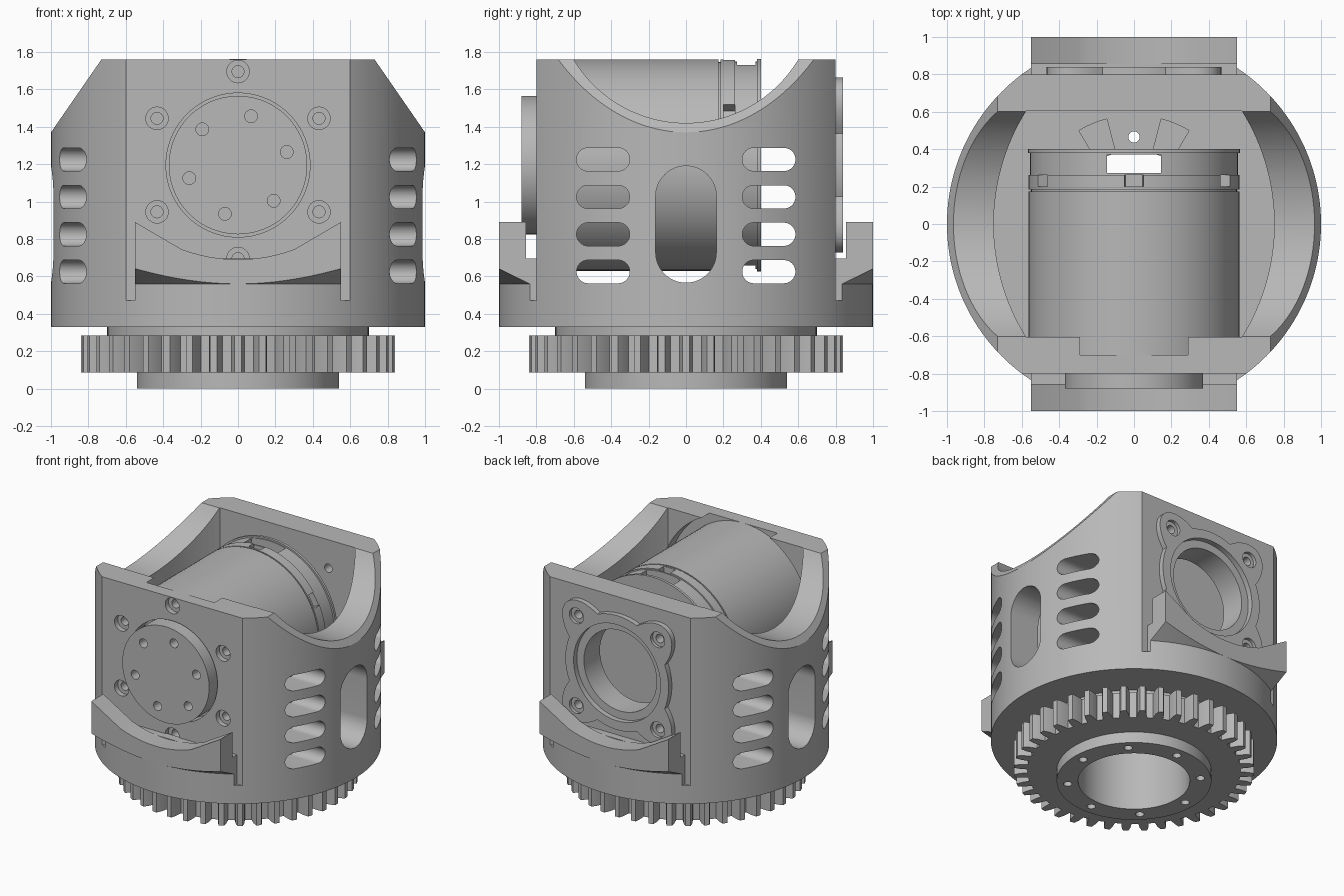
import bpy, bmesh, math
from math import sin, cos, pi, radians, sqrt
from mathutils import Vector

if "Cube" in bpy.data.objects:
    bpy.data.objects.remove(bpy.data.objects["Cube"], do_unlink=True)

grey = bpy.data.materials.new("machined_grey")
grey.use_nodes = True
colour = (0.48, 0.48, 0.48, 1)
grey.diffuse_color = colour
grey.node_tree.nodes["Principled BSDF"].inputs["Base Color"].default_value = colour

parts, cutters = [], []
AXIS_Z = 1.195      # height of the motor axis
TOP = 1.76


def finish(name, bm, cutter):
    bmesh.ops.recalc_face_normals(bm, faces=bm.faces)
    mesh = bpy.data.meshes.new(name)
    bm.to_mesh(mesh)
    bm.free()
    mesh.materials.append(grey)
    obj = bpy.data.objects.new(name, mesh)
    bpy.context.scene.collection.objects.link(obj)
    obj.hide_render = cutter
    (cutters if cutter else parts).append(obj)
    return obj


def prism(name, outline, axis, start, end, cutter=False):
    """Extrude a 2D outline along x, y or z."""
    place = {"x": lambda u, v, w: (w, u, v),
             "y": lambda u, v, w: (u, w, v),
             "z": lambda u, v, w: (u, v, w)}[axis]
    bm = bmesh.new()
    face = bm.faces.new([bm.verts.new(place(u, v, start)) for u, v in outline])
    new = bmesh.ops.extrude_face_region(bm, geom=[face])["geom"]
    shift = Vector(place(0, 0, end - start))
    bmesh.ops.translate(bm, vec=shift,
                        verts=[g for g in new if isinstance(g, bmesh.types.BMVert)])
    return finish(name, bm, cutter)


def circle(r, u=0, v=0, n=96):
    return [(u + r * cos(2 * pi * i / n), v + r * sin(2 * pi * i / n)) for i in range(n)]


def rect(u0, u1, v0, v1):
    return [(u0, v0), (u1, v0), (u1, v1), (u0, v1)]


def pill(u, v, half_u, half_v, n=16):
    r = min(half_u, half_v)
    pts = []
    for quarter, (su, sv) in enumerate([(1, 1), (-1, 1), (-1, -1), (1, -1)]):
        for i in range(n + 1):
            a = pi / 2 * (quarter + i / n)
            p = (u + su * (half_u - r) + r * cos(a), v + sv * (half_v - r) + r * sin(a))
            if not pts or math.dist(p, pts[-1]) > 1e-5:
                pts.append(p)
    return pts[:-1] if math.dist(pts[0], pts[-1]) < 1e-5 else pts


def tool(outline, axis, start, end):
    return prism("cutter", outline, axis, start, end, True)


def ring_points(r, count, first, u=0, v=0):
    return [(u + r * cos(radians(first + 360 * i / count)),
             v + r * sin(radians(first + 360 * i / count))) for i in range(count)]


def cut(obj, tools):
    for t in tools:
        mod = obj.modifiers.new("cut", "BOOLEAN")
        mod.operation, mod.solver, mod.object = "DIFFERENCE", "EXACT", t
        graph = bpy.context.evaluated_depsgraph_get()
        mesh = bpy.data.meshes.new_from_object(obj.evaluated_get(graph))
        obj.modifiers.clear()
        obj.data = mesh


# Housing: round base, flats front and back, open yoke above
housing = prism("housing", circle(1, n=160), "z", 0.33, TOP)
ys = [-0.605 + 1.21 * i / 32 for i in range(33)]
bow = [(sqrt(1.14 ** 2 - y * y) - 0.39, y) for y in ys]
cavity = bow + [(-x, -y) for x, y in bow]
shape = [tool(cavity, "z", 0.56, 2), tool(circle(0.70, 0, 2.12, 128), "x", -1.2, 1.2)]
for s in (-1, 1):
    shape.append(tool(rect(-1.2, 1.2, 0.8 * s, 1.2 * s), "z", 0.47, 2))
    shape.append(tool([(0.66 * s, 1.861), (1.07 * s, 1.269), (1.3 * s, 1.9)], "y", -1.1, 1.1))
    for z in (0.625, 0.825, 1.025, 1.225):
        shape.append(tool(pill(0.443 * s, z, 0.142, 0.062), "x", -1.2, 1.2))
shape.append(tool(pill(0, 0.878, 0.162, 0.312), "x", -1.2, 1.2))

# Motor seat, shaft openings and screw holes in the two walls
shape.append(tool(circle(0.635, 0, AXIS_Z), "y", -0.7, -0.55))
shape.append(tool(circle(0.385, 0, AXIS_Z), "y", -0.9, -0.65))
shape.append(tool(circle(0.31, 0, AXIS_Z), "y", 0.55, 0.9))
for x, z in ring_points(0.5, 6, 90, 0, AXIS_Z):
    shape.append(tool(circle(0.06, x, z, 32), "y", -0.9, -0.76))
    shape.append(tool(circle(0.032, x, z, 24), "y", -0.9, -0.65))
plate_screws = ring_points(0.49, 4, 45, 0, AXIS_Z)
plate_holes = [tool(circle(0.032, x, z, 24), "y", 0.55, 0.9) for x, z in plate_screws]

# Vertical bore with bolt circle, shared by the whole base stack
bore = [tool(circle(0.39), "z", -0.1, 0.7)]
bore += [tool(circle(0.03, x, y, 24), "z", -0.1, 0.7) for x, y in ring_points(0.465, 8, 90)]

# Wedge pockets in the floor around the bore
wedges = []
for k in range(8):
    arc = [radians(22.5 + 45 * k + d) for d in (-8, -4, 0, 4, 8)]
    outline = [(0.58 * cos(a), 0.58 * sin(a)) for a in arc]
    outline += [(0.36 * cos(a), 0.36 * sin(a)) for a in reversed(arc)]
    wedges.append(tool(outline, "z", 0.46, 0.7))
cut(housing, shape + plate_holes + bore + wedges)

# Base stack: collar, toothed gear and mounting ring
teeth, pitch = 40, 2 * pi / 40
gear_outline = []
for i in range(teeth):
    for r, f in ((0.745, -0.3), (0.80, -0.24), (0.84, -0.14), (0.84, 0.14), (0.80, 0.24), (0.745, 0.3)):
        gear_outline.append((r * cos((i + f) * pitch), r * sin((i + f) * pitch)))
cut(prism("collar", circle(0.70), "z", 0.28, 0.335), bore)
cut(prism("gear", gear_outline, "z", 0.085, 0.285), bore)
cut(prism("mounting_ring", circle(0.54), "z", 0, 0.09), bore)

# Conical undercut for the stop lugs
bm = bmesh.new()
loop = [bm.verts.new((r, 0, z)) for r, z in ((1, 0.4), (1.4, 0.4), (1.4, 0.79), (1, 0.56))]
edges = [bm.edges.new((loop[i], loop[(i + 1) % 4])) for i in range(4)]
bmesh.ops.spin(bm, geom=loop + edges, cent=(0, 0, 0), axis=(0, 0, 1),
               angle=2 * pi, steps=160, use_merge=False)
bmesh.ops.remove_doubles(bm, verts=bm.verts, dist=1e-4)
undercut = finish("cutter", bm, True)

# Stop lugs front and back, with a dished upper edge and a step behind
dish = [(-0.55, 0.89)]
dish += [(x / 20, 0.69 + 0.6 * (x / 20) ** 2) for x in range(-6, 7)]
dish += [(0.55, 0.89)]
for name, s in (("front", -1), ("back", 1)):
    lug = prism(name + "_lug", dish + [(0.55, 0.45), (-0.55, 0.45)], "y", 0.855 * s, s)
    step = prism(name + "_lug_step", rect(-0.55, 0.55, 0.45, 0.695), "y", 0.79 * s, 0.857 * s)
    cut(lug, [undercut])
    cut(step, [undercut])

# Front output disc
disc = prism("output_disc", circle(0.37, 0, AXIS_Z), "y", -0.88, -0.69)
cut(disc, [tool(circle(0.034, x, z, 24), "y", -0.95, -0.78)
           for x, z in ring_points(0.27, 6, 15, 0, AXIS_Z)])

# Back bearing plate with four ears
ears = []
for i in range(128):
    a = 2 * pi * i / 128
    r = 0.44 + 0.17 * max(0, -cos(4 * a))
    ears.append((r * cos(a), AXIS_Z + r * sin(a)))
plate = prism("bearing_plate", ears, "y", 0.795, 0.84)
cut(plate, [tool(circle(0.37, 0, AXIS_Z), "y", 0.7, 0.9)] + plate_holes +
    [tool(circle(0.06, x, z, 32), "y", 0.815, 0.9) for x, z in plate_screws])

# Motor: can, notched band and hollow end bell
prism("motor_can", circle(0.565, 0, AXIS_Z), "y", -0.7, 0.175)
prism("motor_neck", circle(0.55, 0, AXIS_Z), "y", 0.17, 0.19)
band = prism("motor_band", circle(0.565, 0, AXIS_Z), "y", 0.185, 0.262)
notches = []
for k in range(6):
    a = radians(90 + 60 * k)
    quad = [(r * cos(a + d), AXIS_Z + r * sin(a + d))
            for r, d in ((0.5, -0.09), (0.65, -0.09), (0.65, 0.09), (0.5, 0.09))]
    notches.append(tool(quad, "y", 0.2, 0.3))
cut(band, notches)
bell = prism("motor_end_bell", circle(0.555, 0, AXIS_Z), "y", 0.262, 0.39)
cut(bell, [tool(circle(0.51, 0, AXIS_Z), "y", 0.272, 0.372),
           tool(rect(-0.145, 0.145, 0.272, 0.372), "z", 0.5, 1.9)])
end_cap = prism("motor_end_cap", circle(0.568, 0, AXIS_Z), "y", 0.38, 0.4)
cut(end_cap, [tool(circle(0.03, 0, AXIS_Z, 24), "y", 0.3, 0.5)])

# Remove helpers and smooth the round faces
for c in cutters:
    bpy.data.objects.remove(c, do_unlink=True)
bpy.ops.object.select_all(action="DESELECT")
for obj in parts:
    obj.select_set(True)
    bpy.context.view_layer.objects.active = obj
bpy.ops.object.shade_smooth_by_angle(angle=radians(25))
